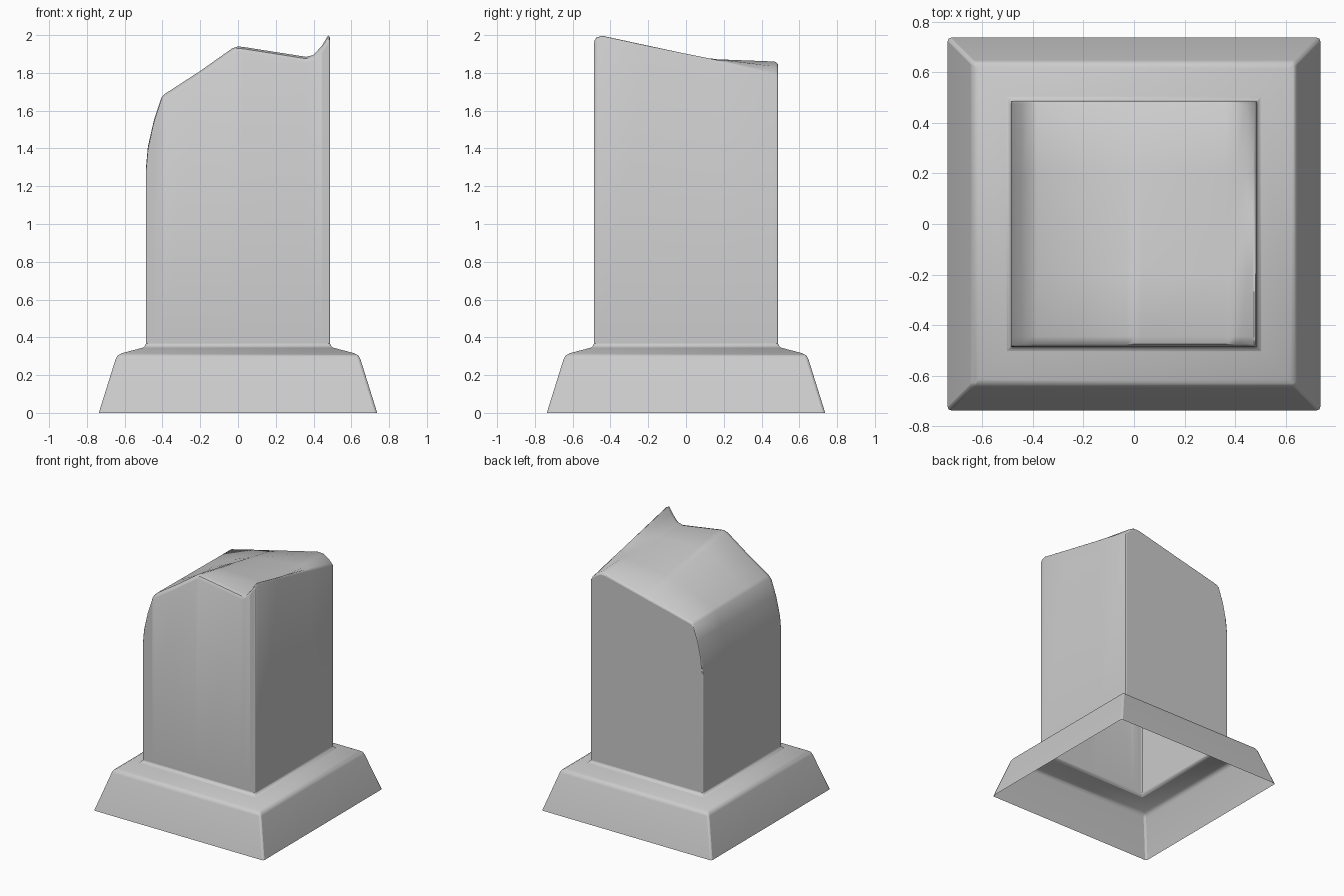
import bpy, bmesh

if "Cube" in bpy.data.objects:
    bpy.data.objects.remove(bpy.data.objects["Cube"])

W = 0.487  # half width of the column


def finish(name, bm, bevel):
    bmesh.ops.recalc_face_normals(bm, faces=bm.faces)
    mesh = bpy.data.meshes.new(name)
    bm.to_mesh(mesh)
    bm.free()
    ob = bpy.data.objects.new(name, mesh)
    bpy.context.collection.objects.link(ob)
    mod = ob.modifiers.new("soft_edges", 'BEVEL')
    mod.width, mod.segments = bevel, 2
    mod.limit_method, mod.angle_limit = 'ANGLE', 0.75
    bpy.ops.object.select_all(action='DESELECT')
    ob.select_set(True)
    bpy.context.view_layer.objects.active = ob
    bpy.ops.object.shade_smooth_by_angle(angle=0.7)
    return ob


# Flared square base: open shell of stacked square rings
bm = bmesh.new()
rings = []
for r, z in [(0.737, 0), (0.648, 0.285), (0.638, 0.303), (0.615, 0.316),
             (0.505, 0.345), (0.492, 0.352), (W, 0.368)]:
    rings.append([bm.verts.new((sx * r, sy * r, z))
                  for sx, sy in ((-1, -1), (1, -1), (1, 1), (-1, 1))])
for a, b in zip(rings, rings[1:]):
    for i in range(4):
        j = (i + 1) % 4
        bm.faces.new((a[i], a[j], b[j], b[i]))
finish("plinth", bm, 0.012)

# Broken column: top surface blends the front outline into the back outline
outline = [  # x, front z, back z
    (-W, 1.30, 1.30), (-0.477, 1.41, 1.40), (-0.445, 1.55, 1.55),
    (-0.405, 1.67, 1.665), (-0.385, 1.69, 1.68), (-0.20, 1.81, 1.725),
    (-0.03, 1.93, 1.765), (0.0, 1.94, 1.772), (0.03, 1.937, 1.78),
    (0.36, 1.885, 1.86), (0.40, 1.895, 1.86), (0.445, 1.945, 1.835),
    (0.478, 2.0, 1.80), (W, 1.985, 1.785)]
rows = [(-W, 0.03), (-0.475, 0.01), (-0.445, 0), (-0.2, 0), (0, 0),
        (0.2, 0), (0.47, 0), (W, 0.012)]  # y, drop at the rim
bm = bmesh.new()
grid = []
for y, drop in rows:
    t = min(max((y + 0.445) / 0.92, 0), 1)
    grid.append([bm.verts.new((x, y, f + (b - f) * t - drop)) for x, f, b in outline])
for a, b in zip(grid, grid[1:]):
    for i in range(len(outline) - 1):
        bm.faces.new((a[i], a[i + 1], b[i + 1], b[i]))

# Column walls drop from the rim to the base
rim = [e for e in bm.edges if e.is_boundary]
walls = bmesh.ops.extrude_edge_only(bm, edges=rim)["geom"]
for v in walls:
    if isinstance(v, bmesh.types.BMVert):
        v.co.z = 0.368
finish("broken_column", bm, 0.008)
